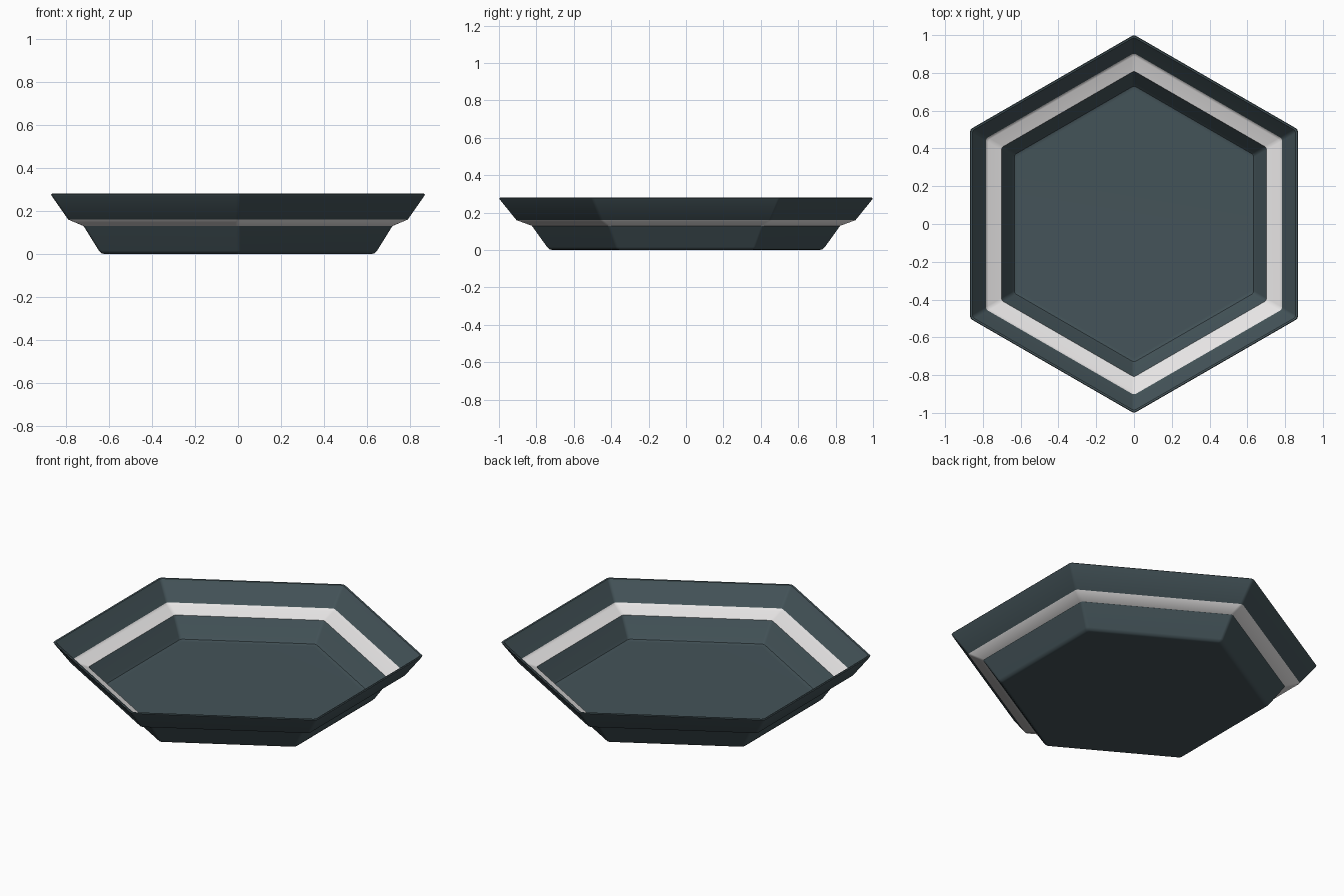
import bpy, bmesh, math
from mathutils import Vector

cube = bpy.data.objects.get("Cube")
if cube:
    bpy.data.objects.remove(cube, do_unlink=True)


def make_material(name, color):
    mat = bpy.data.materials.new(name)
    mat.use_nodes = True
    mat.diffuse_color = color
    mat.node_tree.nodes["Principled BSDF"].inputs["Base Color"].default_value = color
    return mat


SLATE, WHITE = 0, 1
materials = [make_material("dark slate", (0.058, 0.088, 0.1, 1)),
             make_material("off white", (0.8, 0.785, 0.785, 1))]

# Shell profile from underside, over the rim, to the inner floor:
# corner radius of the hexagon, height, colour of the band that follows
PROFILE = [
    (0.715, 0.0, SLATE), (0.733, 0.004, SLATE), (0.746, 0.016, SLATE),
    (0.828, 0.13, WHITE), (0.91, 0.16, SLATE),
    (0.999, 0.27, SLATE), (1.002, 0.276, SLATE), (0.998, 0.28, SLATE),
    (0.988, 0.278, SLATE), (0.905, 0.172, WHITE), (0.89, 0.163, WHITE),
    (0.81, 0.137, SLATE), (0.746, 0.042, SLATE), (0.732, 0.026, SLATE),
    (0.71, 0.02, SLATE),
]
ROUNDING = 0.022
STEPS = 3


def hexagon_ring(bm, radius, z):
    """Hexagon with points on the y axis and slightly rounded corners."""
    verts = []
    inset = radius - ROUNDING / math.cos(math.pi / 6)
    for corner in range(6):
        angle = math.pi / 2 + corner * math.pi / 3
        centre = Vector((math.cos(angle), math.sin(angle), 0)) * inset
        for step in range(STEPS + 1):
            a = angle + (step / STEPS - 0.5) * math.pi / 3
            offset = Vector((math.cos(a), math.sin(a), 0)) * ROUNDING
            verts.append(bm.verts.new(centre + offset + Vector((0, 0, z))))
    return verts


# Hexagonal dish with a stepped white band
bm = bmesh.new()
rings = [hexagon_ring(bm, r, z) for r, z, _ in PROFILE]
for (lower, upper), (_, _, color) in zip(zip(rings, rings[1:]), PROFILE):
    for i in range(len(lower)):
        j = (i + 1) % len(lower)
        face = bm.faces.new((lower[i], lower[j], upper[j], upper[i]))
        face.material_index = color
bm.faces.new(rings[0][::-1])
bm.faces.new(rings[-1])
bmesh.ops.recalc_face_normals(bm, faces=bm.faces)

mesh = bpy.data.meshes.new("hexagonal_dish")
bm.to_mesh(mesh)
bm.free()
for mat in materials:
    mesh.materials.append(mat)
dish = bpy.data.objects.new("hexagonal_dish", mesh)
bpy.context.collection.objects.link(dish)

# Soft corners, flat walls
bpy.ops.object.select_all(action='DESELECT')
dish.select_set(True)
bpy.context.view_layer.objects.active = dish
bpy.ops.object.shade_smooth_by_angle(angle=math.radians(32))
weighted = dish.modifiers.new("flat_walls", 'WEIGHTED_NORMAL')
weighted.keep_sharp = True
